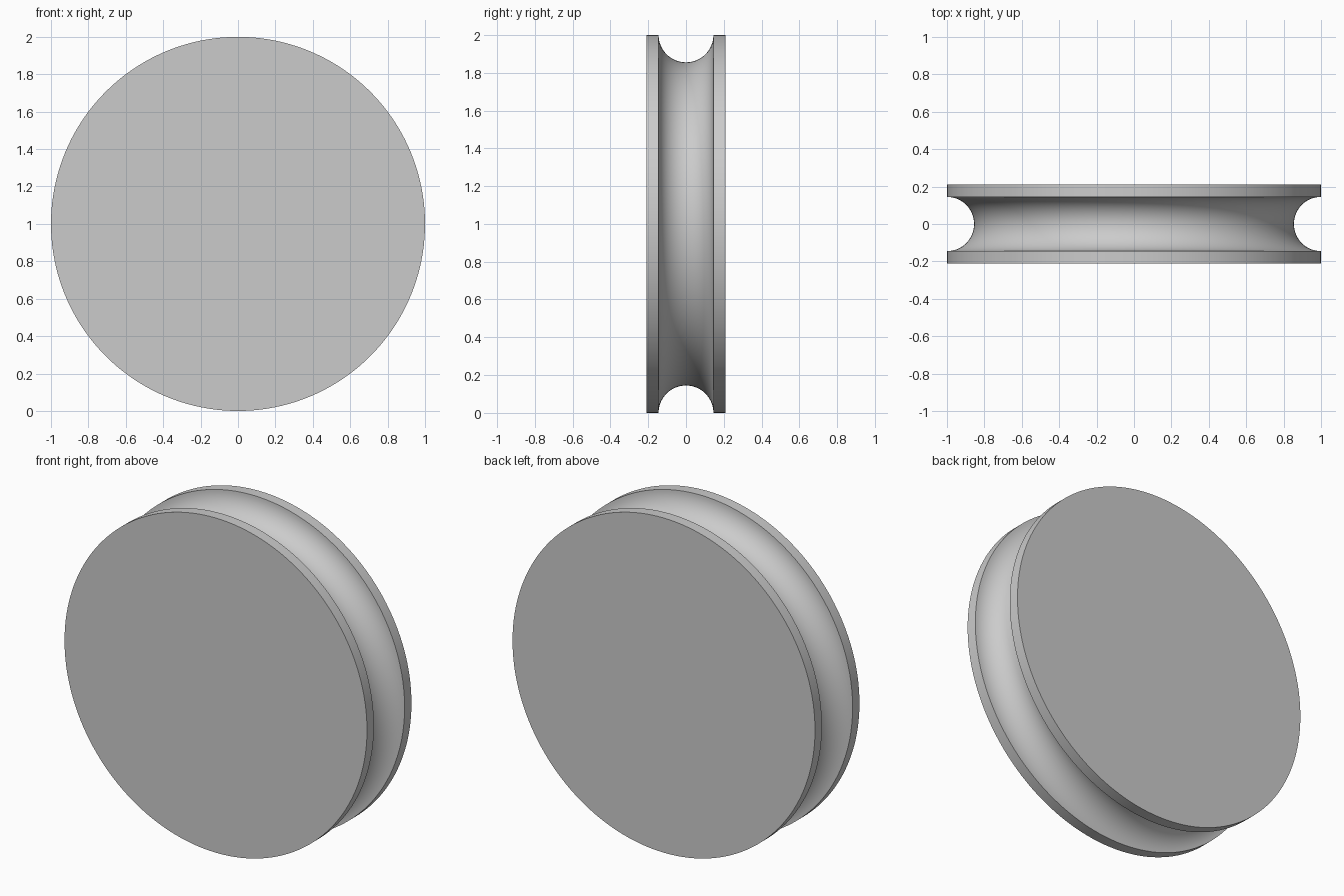
import bpy
import bmesh
from math import cos, sin, pi, radians
from mathutils import Matrix, Vector

cube = bpy.data.objects.get("Cube")
if cube:
    bpy.data.objects.remove(cube, do_unlink=True)

RADIUS = 1.0
HALF_WIDTH = 0.21
GROOVE = 0.145
GROOVE_STEPS = 32
SEGMENTS = 160

# Plain grey material
grey = bpy.data.materials.new("plain grey")
grey.use_nodes = True
colour = (0.6, 0.6, 0.6, 1.0)
grey.diffuse_color = colour
grey.node_tree.nodes["Principled BSDF"].inputs["Base Color"].default_value = colour

# Rim profile as (radius, y): flat lip, half-round groove, flat lip
profile = [(RADIUS, -HALF_WIDTH)]
for i in range(GROOVE_STEPS + 1):
    a = pi * i / GROOVE_STEPS
    profile.append((RADIUS - GROOVE * sin(a), -GROOVE * cos(a)))
profile.append((RADIUS, HALF_WIDTH))

# Spin the profile round the y axis
bm = bmesh.new()
rings = []
for r, y in profile:
    rings.append([bm.verts.new((r * cos(2 * pi * k / SEGMENTS), y,
                                RADIUS + r * sin(2 * pi * k / SEGMENTS)))
                  for k in range(SEGMENTS)])
for a, b in zip(rings, rings[1:]):
    for k in range(SEGMENTS):
        n = (k + 1) % SEGMENTS
        bm.faces.new((a[k], a[n], b[n], b[k]))

# Flat discs close both sides
bm.faces.new(rings[0])
bm.faces.new(rings[-1])
bmesh.ops.recalc_face_normals(bm, faces=bm.faces)

mesh = bpy.data.meshes.new("grooved_wheel")
bm.to_mesh(mesh)
bm.free()
mesh.materials.append(grey)
wheel = bpy.data.objects.new("grooved_wheel", mesh)
bpy.context.collection.objects.link(wheel)

# Smooth curves, sharp lip edges
bpy.ops.object.select_all(action="DESELECT")
wheel.select_set(True)
bpy.context.view_layer.objects.active = wheel
bpy.ops.object.shade_smooth_by_angle(angle=radians(30))
